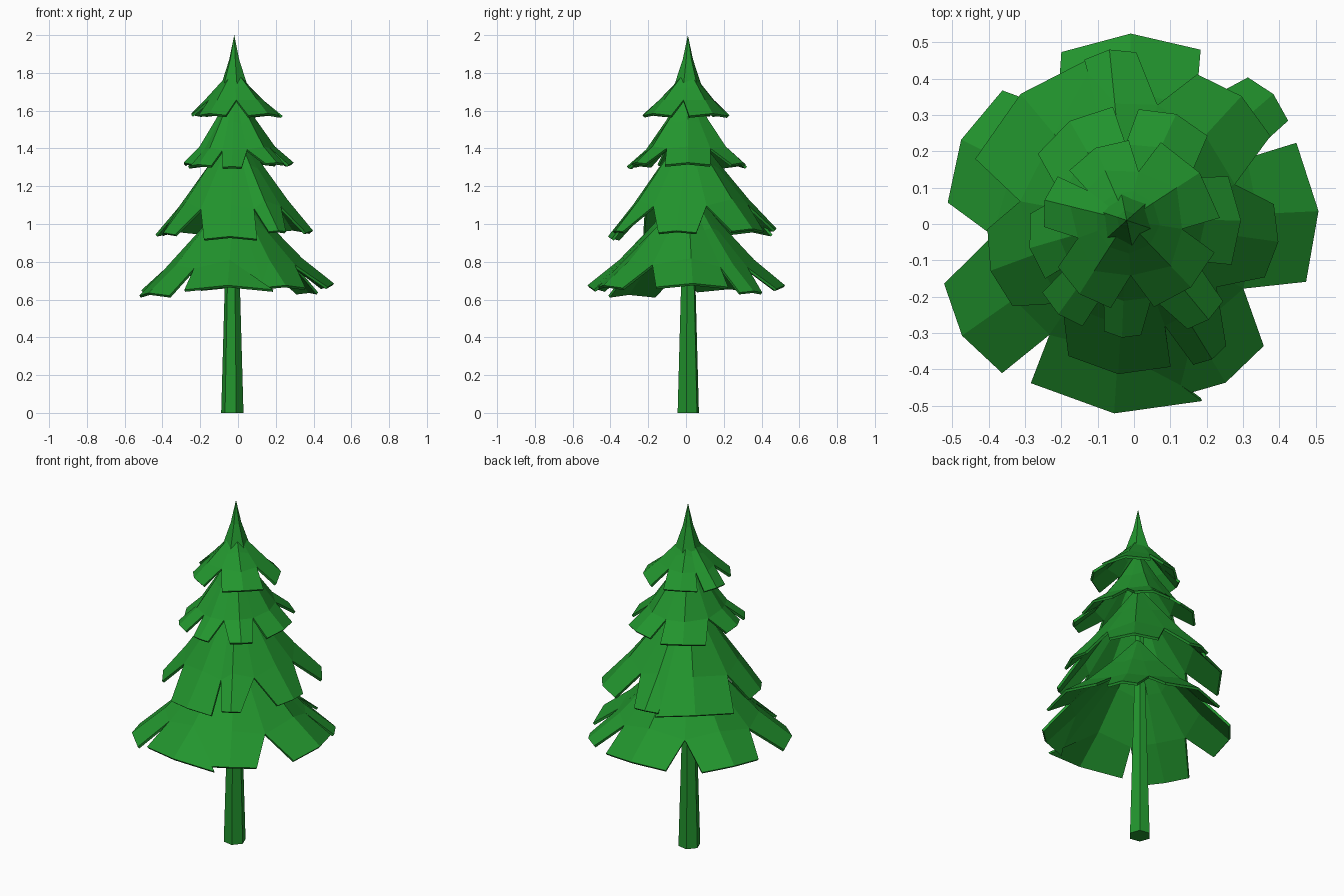
import bpy, bmesh, math
from mathutils import Matrix, Vector

old = bpy.data.objects.get("Cube")
if old:
    bpy.data.objects.remove(old)

AXIS = Vector((-0.02, 0.01, 0))

green = bpy.data.materials.new("pine green")
green.use_nodes = True
colour = (0.016, 0.3, 0.027, 1)
green.diffuse_color = colour
green.node_tree.nodes["Principled BSDF"].inputs["Base Color"].default_value = colour


def finish(bm, name, thickness=0):
    """Turn a bmesh into a flat-shaded object, optionally as a thin shell."""
    bmesh.ops.recalc_face_normals(bm, faces=bm.faces)
    mesh = bpy.data.meshes.new(name)
    bm.to_mesh(mesh)
    bm.free()
    mesh.materials.append(green)
    obj = bpy.data.objects.new(name, mesh)
    bpy.context.collection.objects.link(obj)
    if thickness:
        shell = obj.modifiers.new("thickness", 'SOLIDIFY')
        shell.thickness = thickness
        shell.offset = 0


def direction(angle):
    return Vector((math.cos(angle), math.sin(angle), 0))


def tier(name, root, curve, notch, boughs):
    """One skirt of boughs: a ridged cone split by notches into blunt flaps."""
    bm = bmesh.new()

    def point(angle, reach, r, tip, drop=0):
        p = AXIS * (1 - r) + direction(angle) * reach * r
        p.z = tip + (root - tip) * (1 - r) ** curve - drop
        return bm.verts.new(p)

    top = point(0, 0, 0, root)

    # Valleys between each bough and the next one anticlockwise
    valleys = []
    for i, (angle, reach, half, tip) in enumerate(boughs):
        angle2, reach2, half2, tip2 = boughs[(i + 1) % len(boughs)]
        start = math.radians(angle)
        gap = math.radians((angle2 - angle) % 360)
        spread, spread2 = math.atan(half / reach), math.atan(half2 / reach2)
        a = start + (gap + spread - spread2) / 2
        mean, low = (reach + reach2) / 2, (tip + tip2) / 2
        # Boughs that touch at their tips are only nicked apart
        depth = notch if gap - spread - spread2 > 0.03 else 0.9
        valleys.append([point(a, mean, r, low, 0.02) for r in (0.35, depth)])

    # Ridges and flaps
    for i, (angle, reach, half, tip) in enumerate(boughs):
        a = math.radians(angle)
        out = direction(a)
        side = Vector((-out.y, out.x, 0))
        inner, middle, end = [point(a, reach, r, tip) for r in (0.35, 0.68, 1)]
        for s, (upper, lower) in ((-1, valleys[i - 1]), (1, valleys[i])):
            corner = out * (reach - half * 0.25) + side * s * half
            corner.z = tip - half * 0.1
            corner = bm.verts.new(corner)
            bm.faces.new((top, inner, upper))
            bm.faces.new((inner, middle, lower, upper))
            bm.faces.new((middle, end, corner, lower))
    finish(bm, name, 0.014)


# Boughs run anticlockwise: angle, reach, half width, tip height
tier("bottom_boughs", 1.2, 1.2, 0.7, (
    (4, 0.505, 0.19, 0.68), (43, 0.52, 0.08, 0.64), (91, 0.52, 0.19, 0.67),
    (154, 0.525, 0.17, 0.66), (213, 0.56, 0.145, 0.63),
    (264, 0.52, 0.235, 0.67), (300, 0.5, 0.14, 0.67)))
tier("lower_middle_boughs", 1.52, 1.1, 0.7, (
    (50, 0.455, 0.13, 0.97), (98, 0.48, 0.07, 0.97), (131, 0.47, 0.21, 0.96),
    (198, 0.41, 0.11, 0.95), (264, 0.41, 0.14, 0.93),
    (300, 0.425, 0.05, 0.96), (353, 0.395, 0.1, 0.96)))
tier("upper_middle_boughs", 1.74, 1.4, 0.65, (
    (2, 0.29, 0.12, 1.32), (69, 0.32, 0.1, 1.32), (122, 0.33, 0.12, 1.31),
    (193, 0.29, 0.09, 1.32), (230, 0.32, 0.07, 1.31),
    (264, 0.31, 0.05, 1.3), (308, 0.33, 0.06, 1.32)))
tier("top_boughs", 1.82, 1.05, 0.6, (
    (38, 0.225, 0.13, 1.58), (117, 0.23, 0.09, 1.58), (165, 0.25, 0.07, 1.58),
    (232, 0.24, 0.09, 1.58), (312, 0.23, 0.11, 1.58)))


def post(name, sections, centre, turn):
    """Stacked six-sided tapers: bottom height, top height, bottom and top radius."""
    bm = bmesh.new()
    for low, high, wide, narrow in sections:
        place = Matrix.Translation((*centre, (low + high) / 2))
        bmesh.ops.create_cone(bm, cap_ends=True, segments=6, radius1=wide, radius2=narrow,
                              depth=high - low, matrix=place @ Matrix.Rotation(turn, 4, 'Z'))
    finish(bm, name)


# Pointed treetop, and the trunk that ends hidden inside the boughs
post("treetop", ((1.73, 1.87, 0.075, 0.028), (1.87, 2, 0.028, 0)), AXIS[:2], 0.2)
post("trunk", ((0, 1.4, 0.06, 0.02),), (-0.03, 0.012), 0.35)
